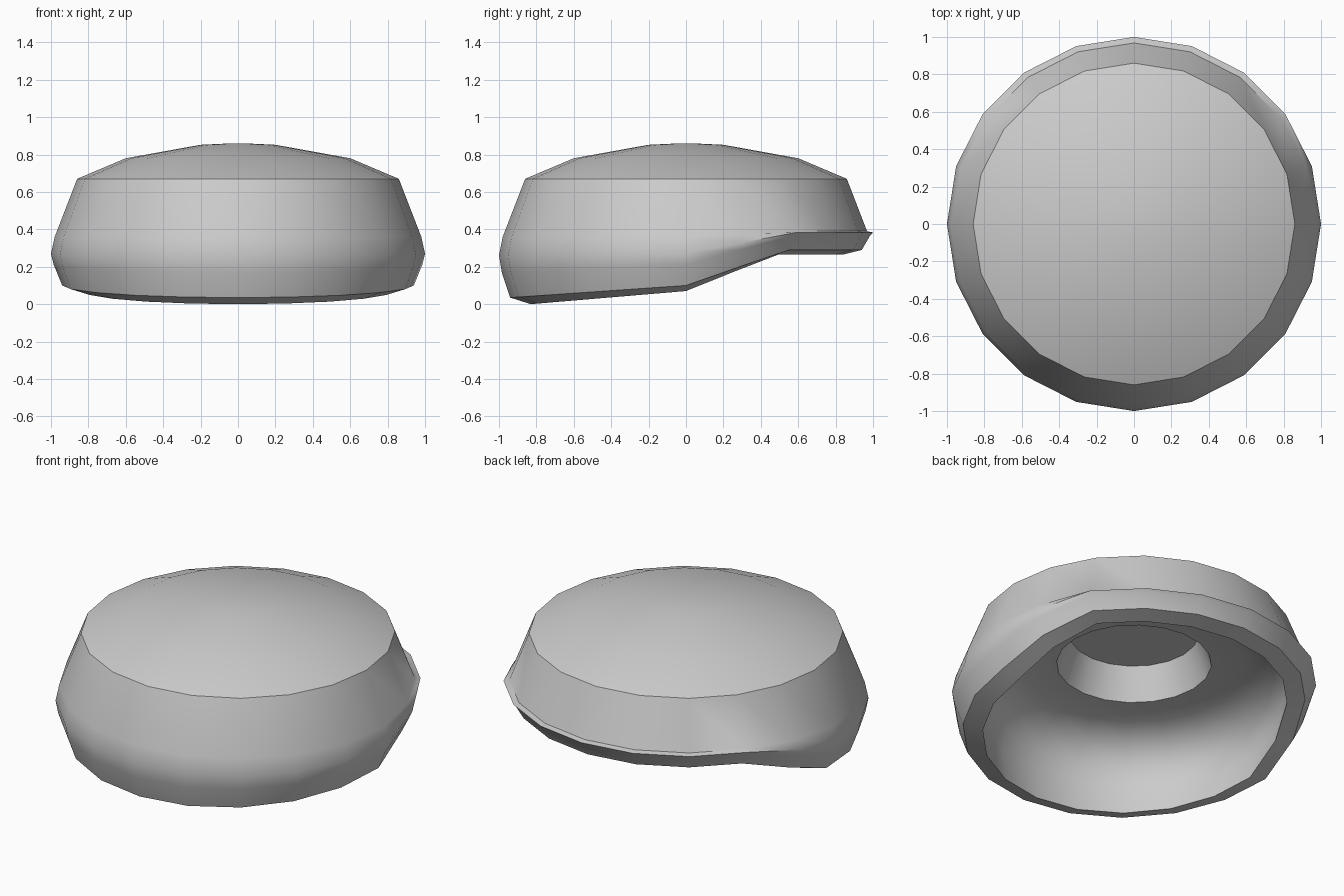
import bpy, bmesh, math

if "Cube" in bpy.data.objects:
    bpy.data.objects.remove(bpy.data.objects["Cube"])

SIDES = 20

# Profile points: (front r, front z, side z, back r, back z), from dome to inner recess
PROFILE = [
    (0.03, 0.86, 0.86, 0.03, 0.86),     # dome
    (0.20, 0.852, 0.852, 0.20, 0.852),
    (0.60, 0.78, 0.78, 0.60, 0.78),
    (0.86, 0.67, 0.67, 0.86, 0.67),     # dome edge
    (0.98, 0.36, 0.36, 0.968, 0.39),    # outer wall
    (1.00, 0.26, 0.27, 1.00, 0.383),    # widest line, a lip at the back
    (0.985, 0.17, 0.21, 0.985, 0.368),
    (0.94, 0.035, 0.10, 0.94, 0.29),    # bottom rim
    (0.83, 0.00, 0.07, 0.84, 0.265),
    (0.85, 0.17, 0.21, 0.85, 0.33),     # hollow inside
    (0.83, 0.31, 0.32, 0.82, 0.39),
    (0.75, 0.42, 0.42, 0.75, 0.44),
    (0.62, 0.47, 0.47, 0.62, 0.47),
    (0.425, 0.48, 0.48, 0.425, 0.48),   # recess mouth
    (0.355, 0.67, 0.67, 0.355, 0.67),   # recess roof
]


def ring_point(p, angle):
    """Blend the front, side and back sections around the cap."""
    fr, fz, sz, br, bz = p
    s = math.sin(angle)
    if s <= 0:
        r, z = fr, sz + (fz - sz) * -s
    else:
        t = min(1.0, s / 0.58)
        r, z = fr + (br - fr) * t, sz + (bz - sz) * t
    return (r * math.cos(angle), r * s, z)


# Cap shell: outside, rim, hollow and recess in one surface
bm = bmesh.new()
rings = [[bm.verts.new(ring_point(p, 2 * math.pi * i / SIDES)) for i in range(SIDES)]
         for p in PROFILE]
for a, b in zip(rings, rings[1:]):
    for i in range(SIDES):
        j = (i + 1) % SIDES
        bm.faces.new((a[i], b[i], b[j], a[j]))
bm.faces.new(rings[0])
bm.faces.new(list(reversed(rings[-1])))
bmesh.ops.recalc_face_normals(bm, faces=bm.faces[:])

mesh = bpy.data.meshes.new("hollow_cap")
bm.to_mesh(mesh)
bm.free()
cap = bpy.data.objects.new("hollow_cap", mesh)
bpy.context.collection.objects.link(cap)

# Smooth surface with crisp rims
bpy.context.view_layer.objects.active = cap
cap.select_set(True)
bpy.ops.object.shade_smooth_by_angle(angle=math.radians(38))
